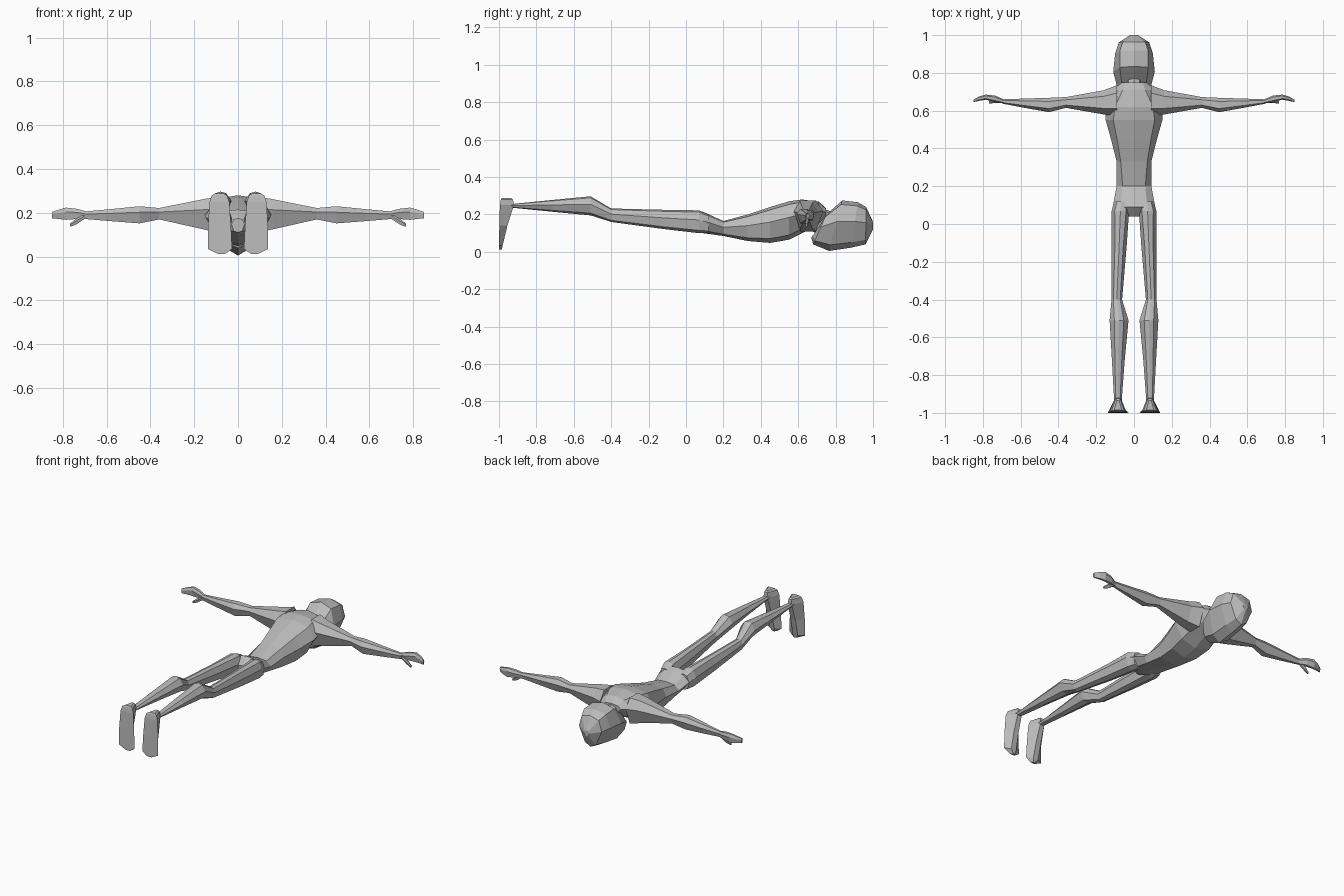
import bpy, bmesh
from mathutils import Vector

skin = bpy.data.materials.new("plain grey")
skin.diffuse_color = (0.5, 0.5, 0.5, 1)


def section(a, b, w, tw, bw, cx=0.0):
    """Eight-sided ring across x; a and b are its (y, z) top and bottom points."""
    a, b = Vector(a), Vector(b)
    shape = [(0, 0), (tw, .08), (w, .42), (bw, .88), (0, 1),
             (-bw, .88), (-w, .42), (-tw, .08)]
    pts = []
    for x, t in shape:
        p = a.lerp(b, t)
        pts.append(Vector((cx + x, p.x, p.y)))
    return pts


def arm_section(x, y0, y1, z0, z1):
    """Six-sided ring across the arm at the given x."""
    ym, zm = (y0 + y1) / 2, z0 * .35 + z1 * .65
    q = (y1 - y0) * .25
    return [Vector((x, y, z)) for y, z in
            [(y0, zm), (ym - q, z1), (ym + q, z1), (y1, zm), (ym + q, z0), (ym - q, z0)]]


def loft(name, rings, mirror=False):
    bm = bmesh.new()
    rows = [[bm.verts.new(p) for p in r] for r in rings]
    n = len(rows[0])
    for r, s in zip(rows, rows[1:]):
        for i in range(n):
            bm.faces.new((r[i], r[(i + 1) % n], s[(i + 1) % n], s[i]))
    bm.faces.new(rows[0])
    bm.faces.new(rows[-1])
    bmesh.ops.recalc_face_normals(bm, faces=bm.faces)
    me = bpy.data.meshes.new(name)
    bm.to_mesh(me)
    bm.free()
    me.materials.append(skin)
    ob = bpy.data.objects.new(name, me)
    bpy.context.collection.objects.link(ob)
    if mirror:
        ob.modifiers.new("mirror", 'MIRROR').use_bisect_axis[0] = False
    return ob


# Torso from crotch to shoulders: y, top z, bottom z, half widths
loft("torso", [section((y, zt), (y, zb), w, tw, bw) for y, zt, zb, w, tw, bw in [
    (.04, .175, .11, .03, .02, .02),
    (.09, .215, .10, .113, .07, .07),
    (.20, .165, .085, .092, .06, .07),
    (.33, .20, .058, .092, .07, .075),
    (.45, .24, .048, .122, .09, .09),
    (.55, .27, .065, .15, .11, .10),
    (.62, .28, .10, .15, .10, .09),
    (.71, .268, .14, .115, .06, .06),
    (.748, .235, .18, .065, .045, .04)]])

# Neck leading into the head
loft("neck", [section(a, b, .05, .03, .035) for a, b in [
    ((.68, .25), (.62, .13)), ((.82, .20), (.75, .08))]])

# Head, face down
loft("head", [section(a, b, w, tw, bw) for a, b, w, tw, bw in [
    ((.735, .17), (.67, .075), .072, .06, .045),
    ((.75, .20), (.68, .04), .088, .065, .05),
    ((.835, .275), (.765, .005), .11, .075, .055),
    ((.92, .265), (.88, .022), .10, .075, .05),
    ((.963, .24), (.96, .04), .08, .06, .04),
    ((1.0, .16), (1.0, .12), .02, .015, .01)]])

# Legs: y, top z, bottom z, centre x, half widths
loft("legs", [section((y, zt), (y, zb), w, tw, bw, cx) for y, zt, zb, cx, w, tw, bw in [
    (.12, .20, .10, .065, .04, .025, .03),
    (.07, .222, .10, .072, .046, .03, .035),
    (-.12, .225, .122, .079, .040, .022, .03),
    (-.40, .232, .16, .091, .028, .018, .02),
    (-.51, .297, .195, .079, .05, .025, .03),
    (-.72, .277, .215, .083, .034, .018, .02),
    (-.92, .257, .235, .085, .021, .012, .014),
    (-.96, .265, .235, .085, .021, .012, .014)]], True)

# Feet pointing down: z, back y, front y, inner x, outer x
feet = []
for z, y0, y1, x0, x1 in [
        (.012, -1.0, -.985, .06, .09),
        (.035, -1.0, -.98, .027, .138),
        (.14, -.998, -.955, .032, .137),
        (.25, -.995, -.92, .04, .13),
        (.28, -.99, -.925, .05, .12),
        (.288, -.985, -.935, .065, .105)]:
    m, d = (x0 + x1) / 2, (x1 - x0) * .16
    feet.append([Vector((x, y, z)) for x, y in
                 [(x0, y0), (x1, y0), (m + d, y1), (m - d, y1)]])
loft("feet", feet, True)

# Arms from the shoulder to the wrist
loft("arms", [arm_section(*r) for r in [
    (.09, .57, .735, .11, .275),
    (.16, .58, .708, .125, .262),
    (.36, .615, .672, .170, .222),
    (.45, .592, .668, .152, .230),
    (.58, .615, .664, .162, .217),
    (.70, .638, .660, .172, .206)]], True)

# Hands with a bent palm
loft("hands", [arm_section(*r) for r in [
    (.69, .638, .660, .172, .206),
    (.735, .645, .680, .172, .218),
    (.785, .658, .685, .168, .224),
    (.82, .652, .675, .172, .214),
    (.85, .645, .658, .175, .204)]], True)

# Thumbs
loft("thumbs", [arm_section(*r) for r in [
    (.70, .640, .660, .172, .195),
    (.74, .640, .658, .146, .172),
    (.768, .638, .650, .136, .150)]], True)
